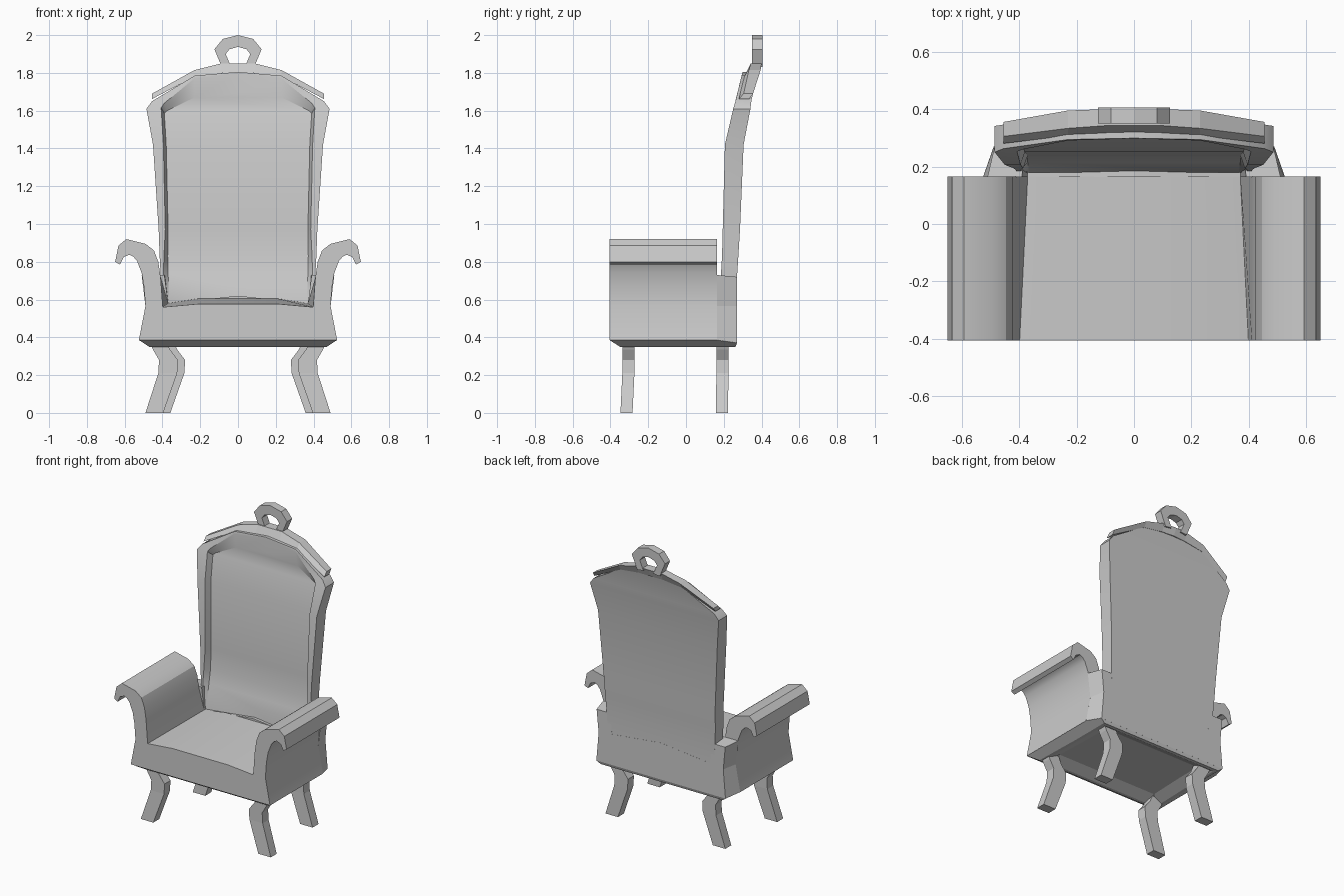
import bpy, bmesh, math
from mathutils import Vector

if "Cube" in bpy.data.objects:
    bpy.data.objects.remove(bpy.data.objects["Cube"])


def mirrored(half):
    """Half outline of (x, ...) tuples ending at or before x = 0 -> full outline."""
    other = [(-p[0],) + tuple(p[1:]) for p in reversed(half) if abs(p[0]) > 1e-6]
    return list(half) + other


def interp(table, z):
    for (z0, y0), (z1, y1) in zip(table, table[1:]):
        if z <= z1:
            return y0 + (y1 - y0) * max(0, (z - z0) / (z1 - z0))
    return table[-1][1]


def loft(name, loops, caps="ngon", smooth=False):
    """Bridge closed loops of 3D points; caps: ngon, rows (left-right bands) or none."""
    bm = bmesh.new()
    rings = [[bm.verts.new(p) for p in loop] for loop in loops]
    n = len(rings[0])
    for a, b in zip(rings, rings[1:]):
        for i in range(n):
            j = (i + 1) % n
            bm.faces.new((a[i], a[j], b[j], b[i]))
    if caps != "none":
        for r in (rings[0], rings[-1]):
            if caps == "ngon":
                bm.faces.new(r)
            else:
                for i in range(n // 2):
                    face = [r[i], r[i + 1], r[n - 2 - i], r[n - 1 - i]]
                    bm.faces.new(list(dict.fromkeys(face)))
    bmesh.ops.recalc_face_normals(bm, faces=bm.faces)
    mesh = bpy.data.meshes.new(name)
    bm.to_mesh(mesh)
    bm.free()
    ob = bpy.data.objects.new(name, mesh)
    bpy.context.collection.objects.link(ob)
    if smooth:
        bpy.ops.object.select_all(action="DESELECT")
        ob.select_set(True)
        bpy.context.view_layer.objects.active = ob
        bpy.ops.object.shade_smooth_by_angle(angle=math.radians(28))
    return ob


def at_y(profile, y):
    return [(x, y, z) for x, z in profile]


# Seat with scrolled arms: one front profile carried back
outer_arm = [(.525, .385), (.49, .565), (.498, .67), (.51, .74), (.535, .805), (.555, .828),
             (.575, .837), (.605, .825), (.625, .785), (.65, .80), (.633, .885), (.592, .92),
             (.49, .895), (.445, .86), (.422, .80), (.41, .72)]
front = mirrored(outer_arm + [(.398, .56), (.21, .577)])
rear = mirrored(outer_arm + [(.37, .58), (.21, .605)])
loft("seat_and_arms", [at_y(front, -.405), at_y(rear, .165)], smooth=True)

# Low shoulders behind the arms
sh_front = mirrored([(.525, .385), (.49, .565), (.51, .73), (.39, .73), (.37, .58), (0, .62)])
sh_rear = mirrored([(.487, .37), (.47, .565), (.485, .72), (.38, .72), (.37, .58), (0, .62)])
loft("rear_shoulders", [at_y(sh_front, .164), at_y(sh_rear, .27)])


# Underside frame, hollow in the middle
def quad(xf, yf, xr, yr, z, zr=None):
    zr = z if zr is None else zr
    return [(-xf, yf, z), (xf, yf, z), (xr, .165 if xr > .48 else 0, z),
            (xr * .93 if xr > .48 else xr, yr, zr), (-xr * .93 if xr > .48 else -xr, yr, zr),
            (-xr, .165 if xr > .48 else 0, z)]


loft("base_frame", [quad(.525, -.405, .525, .27, .386, .371),
                    quad(.47, -.35, .46, .262, .35),
                    quad(.45, -.33, .44, .24, .35),
                    quad(.38, -.26, .37, .17, .384)], caps="none")

# Backrest: outline loops at the back, front edge, rim and sunken panel
back_y = [(.37, .268), (.72, .27), (.95, .285), (1.42, .305), (1.6, .34), (1.66, .347), (1.81, .38)]
front_y = [(.4, .17), (.6, .175), (.8, .19), (1.42, .206), (1.61, .25), (1.65, .262), (1.81, .30)]
panel_y = [(.4, .18), (.6, .18), (.74, .215), (.83, .235), (1.42, .25), (1.6, .29), (1.7, .315)]
edge = mirrored([(.40, .40), (.40, .60), (.41, .74), (.415, .83), (.42, .97), (.45, 1.42),
                 (.485, 1.61), (.455, 1.65), (.23, 1.785), (0, 1.805)])
rim = mirrored([(.38, .40), (.38, .60), (.395, .74), (.392, .83), (.385, .97), (.395, 1.42),
                (.407, 1.615), (.39, 1.64), (.23, 1.77), (0, 1.80)])
panel = mirrored([(.36, .40), (.365, .60), (.37, .74), (.372, .83), (.37, .97), (.38, 1.42),
                  (.39, 1.585), (.375, 1.60), (.23, 1.67), (0, 1.692)])
loft("backrest", [[(x, interp(t, z), z) for x, z in o] for o, t in
                  ((edge, back_y), (edge, front_y), (rim, front_y), (panel, panel_y))],
     caps="rows", smooth=True)

# Crest trim along the arched top: x, front y, back y, low z, high z
stations = mirrored([(.455, .28, .355, 1.662, 1.69), (.23, .308, .395, 1.78, 1.815),
                     (.09, .318, .40, 1.798, 1.85), (0, .318, .405, 1.80, 1.85)])
loft("crest_trim", [[(x, yf, lo), (x, yf + .025, hi), (x, yb, hi), (x, yb - .02, lo)]
                    for x, yf, yb, lo, hi in stations])

# Finial ring on top
ring_out = mirrored([(.085, 1.83), (.125, 1.925), (.08, 1.98), (0, 2.0)])
ring_in = mirrored([(.038, 1.835), (.065, 1.90), (.045, 1.925), (0, 1.938)])
loft("finial_ring", [[(a[0], .35, a[1]), (a[0], .405, a[1]), (b[0], .405, b[1]), (b[0], .35, b[1])]
                     for a, b in zip(ring_out, ring_in)])

# Curved legs: z, centre x, half width, y shift
leg_path = [(0, .443, .047, -.01), (.21, .372, .05, 0), (.28, .368, .05, 0),
            (.335, .405, .045, 0), (.384, .425, .045, 0)]
for side, sx in (("left", -1), ("right", 1)):
    for end, y, inset, sy in (("front", -.305, 0, 1), ("back", .193, .038, .3)):
        loops = []
        for z, cx, w, dy in leg_path:
            c = Vector((cx - inset, y + dy * sy, z))
            loops.append([(sx * (c.x + i * w), c.y + j * .032, z)
                          for i, j in ((-1, -1), (1, -1), (1, 1), (-1, 1))])
        loft(f"{end}_leg_{side}", loops)
